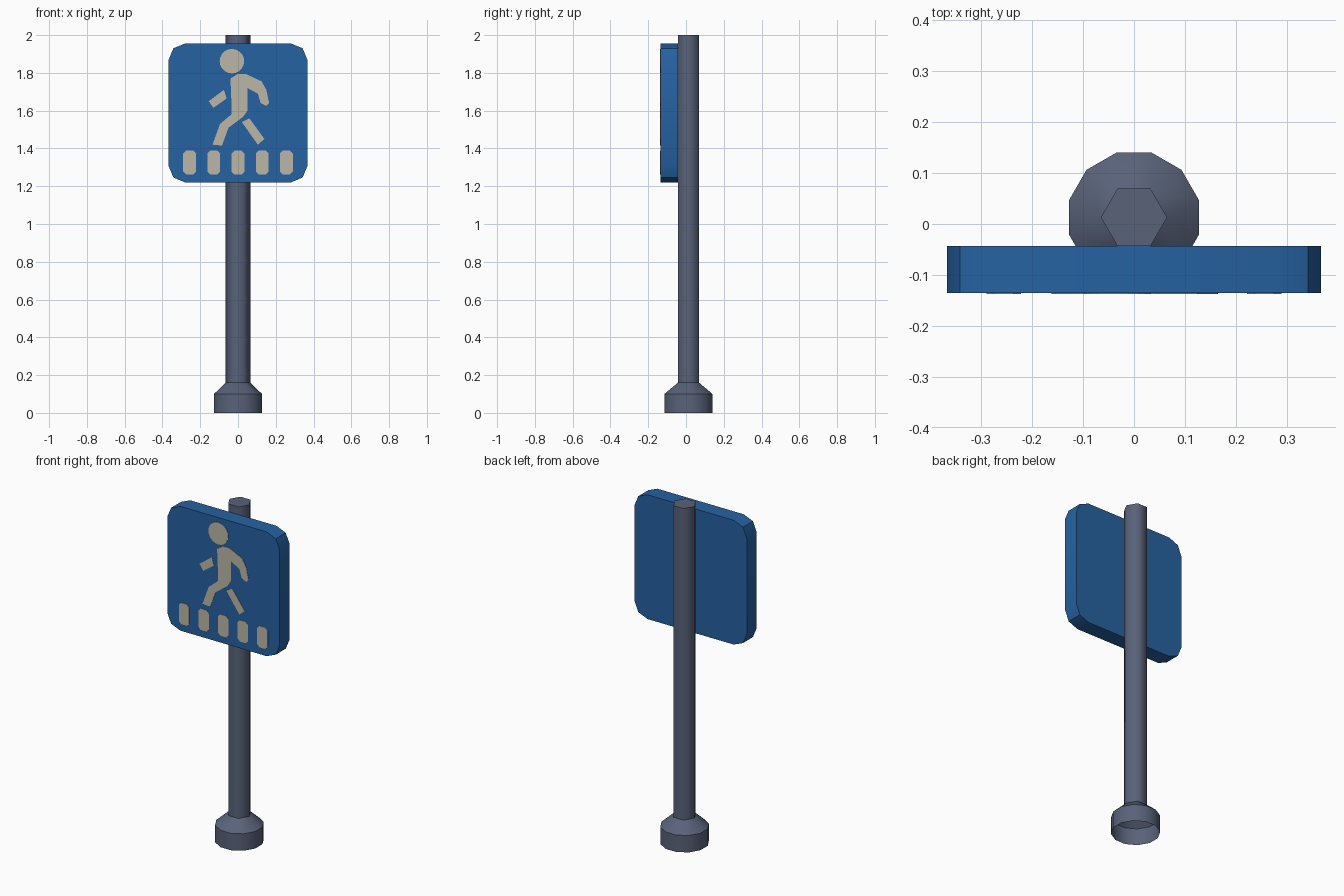
import bpy
import bmesh
from math import sin, cos, radians

default_cube = bpy.data.objects.get("Cube")
if default_cube:
    bpy.data.objects.remove(default_cube, do_unlink=True)


def make_material(name, rgb):
    mat = bpy.data.materials.new(name)
    mat.use_nodes = True
    colour = (*rgb, 1)
    mat.diffuse_color = colour
    mat.node_tree.nodes["Principled BSDF"].inputs["Base Color"].default_value = colour
    return mat


slate = make_material("slate grey", (0.098, 0.122, 0.19))
blue = make_material("sign blue", (0.019, 0.122, 0.36))
cream = make_material("warm cream", (0.5, 0.475, 0.385))


def finish(bm, name, mat):
    bmesh.ops.recalc_face_normals(bm, faces=bm.faces)
    mesh = bpy.data.meshes.new(name)
    bm.to_mesh(mesh)
    bm.free()
    mesh.materials.append(mat)
    obj = bpy.data.objects.new(name, mesh)
    bpy.context.collection.objects.link(obj)
    return obj


def plate(name, outline, front, back, mat):
    """Extrude an (x, z) outline from the front to the back depth."""
    bm = bmesh.new()
    face = bm.faces.new([bm.verts.new((x, front, z)) for x, z in outline])
    result = bmesh.ops.extrude_face_region(bm, geom=[face], use_keep_orig=True)
    moved = [v for v in result["geom"] if isinstance(v, bmesh.types.BMVert)]
    bmesh.ops.translate(bm, verts=moved, vec=(0, back - front, 0))
    return finish(bm, name, mat)


def rounded_rect(cx, cz, half_w, half_h, radius, segments):
    points = []
    corners = ((1, 1), (-1, 1), (-1, -1), (1, -1))
    for i, (sx, sz) in enumerate(corners):
        for k in range(segments + 1):
            a = radians(90 * (i + k / segments))
            points.append((cx + sx * (half_w - radius) + radius * cos(a),
                           cz + sz * (half_h - radius) + radius * sin(a)))
    return points


def ellipse(cx, cz, radius, sides):
    return [(cx + radius * cos(radians(360 * i / sides)),
             cz + radius * sin(radians(360 * i / sides))) for i in range(sides)]


# Post: open twelve-sided foot that narrows into a six-sided pole
POST_Y = 0.013
bm = bmesh.new()
rings = []
for radius, z, hexagonal in ((0.132, 0, False), (0.132, 0.1, False),
                             (0.065, 0.16, True), (0.065, 2, True)):
    ring = []
    for i in range(12):
        angle = 30 * i + 15
        if hexagonal:
            angle = 60 * ((i + 1) // 2)
        a = radians(angle)
        ring.append(bm.verts.new((radius * cos(a), POST_Y + radius * sin(a), z)))
    rings.append(ring)
for low, high in zip(rings, rings[1:]):
    for i in range(12):
        j = (i + 1) % 12
        bm.faces.new((low[i], low[j], high[j], high[i]))
cap = bm.faces.new(rings[-1])
bmesh.ops.remove_doubles(bm, verts=bm.verts, dist=0.001)
for face in bm.faces:
    face.smooth = face.calc_center_median().z < 1.9
for edge in bm.edges:
    a, b = edge.verts
    edge.smooth = abs(a.co.z - b.co.z) > 0.01
finish(bm, "post", slate)

# Sign panel with rounded corners
FRONT = -0.136
panel = plate("sign_panel", rounded_rect(0, 1.588, 0.367, 0.367, 0.085, 2),
              FRONT, -0.043, blue)
bpy.context.view_layer.objects.active = panel
panel.select_set(True)
bpy.ops.object.shade_smooth_by_angle(angle=radians(40))
panel.select_set(False)


def marking(name, outline):
    plate(name, outline, FRONT - 0.002, FRONT + 0.001, cream)


# Walking figure
marking("figure_head", ellipse(-0.032, 1.862, 0.065, 20))
marking("figure_body", [
    (-0.04, 1.77), (0, 1.795), (0.04, 1.795), (0.125, 1.755), (0.15, 1.71),
    (0.165, 1.64), (0.15, 1.625), (0.12, 1.64), (0.105, 1.69), (0.05, 1.72),
    (0.05, 1.6), (0.03, 1.57), (-0.05, 1.51), (-0.085, 1.415), (-0.135, 1.42),
    (-0.095, 1.53), (-0.035, 1.58), (-0.035, 1.65)])
marking("figure_rear_arm", [
    (-0.155, 1.65), (-0.075, 1.71), (-0.06, 1.665), (-0.13, 1.615)])
marking("figure_front_leg", [
    (0.02, 1.54), (0.06, 1.56), (0.14, 1.45), (0.105, 1.42)])

# Crossing stripes
for i in range(5):
    marking(f"crossing_stripe_{i + 1}",
            rounded_rect(0.128 * (i - 2), 1.325, 0.034, 0.063, 0.015, 1))
